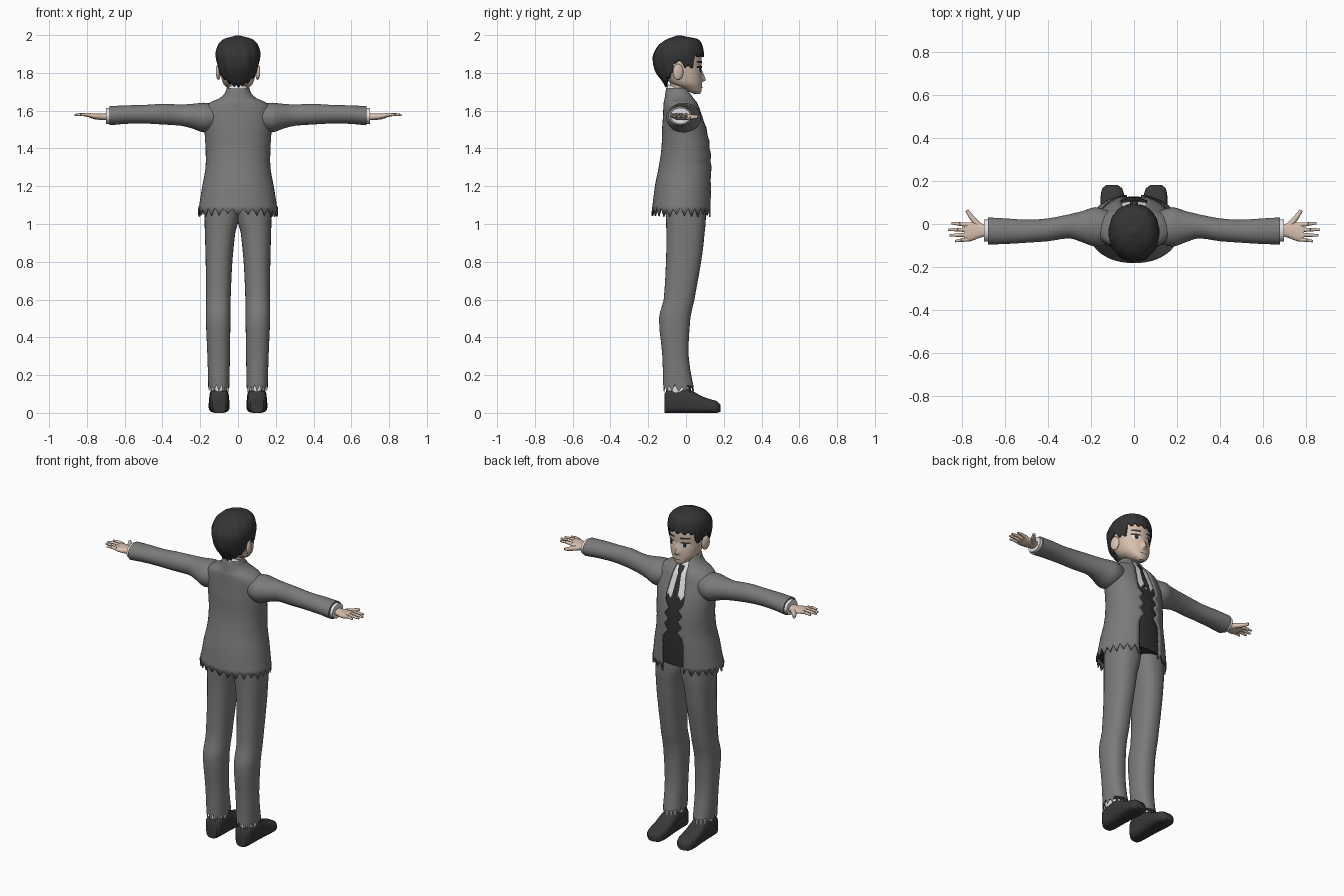
import bpy, bmesh, math, random
from mathutils import Vector
from mathutils.bvhtree import BVHTree

random.seed(4)
if "Cube" in bpy.data.objects:
    bpy.data.objects.remove(bpy.data.objects["Cube"])


def material(name, r, g, b):
    m = bpy.data.materials.new(name)
    m.use_nodes = True
    m.diffuse_color = (r, g, b, 1)
    m.node_tree.nodes["Principled BSDF"].inputs["Base Color"].default_value = (r, g, b, 1)
    return m


SUIT = material("suit grey", 0.2, 0.197, 0.193)
HAIR = material("hair black", 0.035, 0.035, 0.036)
SKIN = material("skin", 0.68, 0.53, 0.43)
WHITE = material("shirt white", 0.8, 0.8, 0.83)
DARK = material("vest charcoal", 0.03, 0.03, 0.03)
SHOE = material("shoe black", 0.04, 0.04, 0.042)


def finish(name, bm, mats, mirror=False, solid=0, angle=50):
    bmesh.ops.recalc_face_normals(bm, faces=bm.faces)
    mesh = bpy.data.meshes.new(name)
    bm.to_mesh(mesh)
    bm.free()
    mesh.shade_smooth()
    mesh.set_sharp_from_angle(angle=math.radians(angle))
    for m in mats:
        mesh.materials.append(m)
    ob = bpy.data.objects.new(name, mesh)
    bpy.context.collection.objects.link(ob)
    if mirror:
        mod = ob.modifiers.new("mirror", "MIRROR")
        mod.use_mirror_merge = False
    if solid:
        mod = ob.modifiers.new("thickness", "SOLIDIFY")
        mod.thickness = solid
    return ob


def smooth(rows, n):
    """Catmull-Rom through the section rows."""
    out = []
    for i in range(len(rows) - 1):
        a, b, c, d = (rows[max(i - 1, 0)], rows[i], rows[i + 1], rows[min(i + 2, len(rows) - 1)])
        for j in range(n):
            t = j / n
            out.append([q + (r - q) * t if k == 0 else
                        0.5 * (2 * q + (r - p) * t + (2 * p - 5 * q + 4 * r - s) * t * t
                               + (3 * q - p - 3 * r + s) * t ** 3)
                        for k, (p, q, r, s) in enumerate(zip(a, b, c, d))])
    return out + [list(rows[-1])]


def section(row, t, power):
    _, u0, u1, v0, v1 = row
    f = lambda q: math.copysign(abs(q) ** (2 / power), q)
    return ((u0 + u1) / 2 + (u1 - u0) / 2 * f(math.cos(t)),
            (v0 + v1) / 2 + (v1 - v0) / 2 * f(math.sin(t)))


def loft(name, rows, mats, axis="z", segs=32, power=2, sub=3, gap=None, edit=None, paint=None,
         cap=True, **kw):
    """Skin over sections (position, u min, u max, v min, v max)."""
    bm = bmesh.new()
    rings = []
    for i, row in enumerate(smooth(rows, sub)):
        w = math.asin(min(0.95, gap(row[0], i) / (row[2] - row[1]) * 2)) if gap else 0
        ring = []
        for k in range(segs + 1 if gap else segs):
            t = math.pi / 2 + w + (2 * math.pi - 2 * w) * k / segs
            u, v = section(row, t, power)
            s = row[0]
            co = Vector({"z": (u, v, s), "x": (s, u, v), "y": (u, s, v)}[axis])
            ring.append(bm.verts.new(edit(co, i, k) if edit else co))
        rings.append(ring)
    for a, b in zip(rings, rings[1:]):
        for k in range(segs):
            m = (k + 1) % len(a)
            face = bm.faces.new((a[k], a[m], b[m], b[k]))
            if paint:
                face.material_index = paint(face.calc_center_median())
    if cap and not gap:
        bm.faces.new(rings[0])
        bm.faces.new(rings[-1])
    return finish(name, bm, mats, **kw)


def decal(name, target, rows, mat, mirror=True, lift=0.003):
    """Thin plate draped on the front of target; rows are (z, x min, x max)."""
    tree = BVHTree.FromPolygons([v.co for v in target.data.vertices],
                                [p.vertices for p in target.data.polygons])
    bm = bmesh.new()
    grid = []
    for z, x0, x1 in smooth(rows, 3):
        line = []
        for k in range(6):
            hit = tree.ray_cast(Vector((x0 + (x1 - x0) * k / 5, 1, z)), Vector((0, -1, 0)))[0]
            line.append(bm.verts.new(hit + Vector((0, lift, 0))))
        grid.append(line)
    for a, b in zip(grid, grid[1:]):
        for k in range(5):
            bm.faces.new((a[k], a[k + 1], b[k + 1], b[k]))
    return finish(name, bm, [mat], mirror=mirror)


def ragged(height):
    """Torn hem: every second point of the first ring is lifted."""
    def edit(co, i, k):
        if i == 0:
            co.z += height * (k % 2) + random.uniform(-0.008, 0.008)
        return co
    return edit


# Trousers, socks and shoes
loft("trouser_legs", [(.105, .045, .157, -.122, .042), (.3, .043, .162, -.125, .014),
                      (.5, .04, .17, -.143, .023), (.6, .039, .169, -.118, .045),
                      (.8, .03, .171, -.106, .08), (.95, .015, .175, -.104, .098),
                      (1.03, -.005, .177, -.106, .105), (1.13, -.01, .175, -.106, .105)],
     [SUIT], power=2.3, edit=ragged(.04), mirror=True)
loft("socks", [(.08, .055, .145, -.105, .02), (.2, .055, .15, -.11, .005)], [WHITE], mirror=True)
loft("shoes", [(-.115, .065, .135, 0, .1), (-.1, .052, .148, 0, .122), (-.02, .048, .152, 0, .132),
               (.03, .047, .153, 0, .118), (.08, .045, .155, 0, .09), (.13, .045, .155, 0, .072),
               (.165, .055, .148, 0, .062), (.182, .075, .13, .006, .045)],
     [SHOE], axis="y", segs=28, power=3.2, mirror=True)

# Jacket with an open front, over a shirt and vest body
torso = [(1.045, -.212, .212, -.182, .137), (1.2, -.19, .19, -.165, .14),
         (1.3, -.172, .172, -.145, .138), (1.4, -.172, .172, -.13, .132),
         (1.5, -.178, .178, -.127, .115), (1.57, -.182, .182, -.122, .09),
         (1.62, -.172, .172, -.12, .072), (1.645, -.145, .145, -.118, .06),
         (1.665, -.1, .1, -.113, .045), (1.69, -.072, .072, -.11, .03),
         (1.72, -.06, .06, -.105, .01)]


def opening(z, i):
    if z < 1.24:
        return .065
    if z < 1.49:
        return .043 + (.013 if i % 2 else -.013)
    return .058 - (z - 1.5) * .13


def torn_vest(co, i, k):
    if abs(co.z - 1.5) < .005:
        co.z += .012 if k % 2 else -.015
    return co


loft("jacket", torso, [SUIT], segs=48, power=2.15, gap=opening, edit=ragged(.04), solid=.008)
inset = .012
inner = [(z, a + inset, b - inset, c + inset, d - inset) for z, a, b, c, d in torso[:-1]]
inner[0] = (1.09,) + inner[0][1:]
body = loft("shirt_and_vest", inner, [DARK, WHITE], segs=64, power=2.15, edit=torn_vest,
            paint=lambda c: int(c.z > 1.5))
decal("tie", body, [(1.49, -.018, .018), (1.56, -.017, .017), (1.63, -.011, .011),
                    (1.645, -.017, .017), (1.67, -.02, .02)], DARK, mirror=False, lift=.006)


def tilt(co, i, k):
    co.z -= (co.y + .04) * .45
    return co


loft("collar", [(1.665, -.07, .07, -.108, .032), (1.7, -.06, .06, -.1, .022),
                (1.715, -.054, .054, -.094, .016)], [WHITE], edit=tilt,
     gap=lambda z, i: .006 + i * .002, solid=.005)

# Sleeves, cuffs and hands
loft("sleeves", [(.11, -.09, .06, 1.5, 1.635), (.18, -.105, .078, 1.485, 1.642),
                 (.24, -.085, .06, 1.505, 1.636), (.3, -.067, .045, 1.52, 1.633),
                 (.4, -.08, .026, 1.527, 1.636), (.5, -.087, .02, 1.532, 1.63),
                 (.6, -.093, .026, 1.53, 1.628), (.68, -.095, .03, 1.523, 1.624)],
     [SUIT], axis="x", mirror=True)
loft("cuffs", [(.66, -.08, .02, 1.53, 1.615), (.698, -.082, .022, 1.53, 1.615)],
     [WHITE], axis="x", mirror=True)
loft("palms", [(.68, -.055, -.005, 1.552, 1.588), (.72, -.065, .005, 1.55, 1.585),
               (.76, -.08, .008, 1.556, 1.585), (.79, -.082, .006, 1.564, 1.586)],
     [SKIN], axis="x", segs=20, power=2.5, mirror=True)


def finger(name, points, radius):
    bm = bmesh.new()
    for j, (p, q) in enumerate(zip(points, points[1:])):
        p, q = Vector(p), Vector(q)
        geo = bmesh.ops.create_cone(bm, cap_ends=True, segments=10, radius1=radius * (1 - .2 * j),
                                    radius2=radius * (.8 - .3 * j), depth=(q - p).length)
        rot = (q - p).to_track_quat("Z", "Y")
        for v in geo["verts"]:
            v.co = rot @ v.co + (p + q) / 2
    finish(name, bm, [SKIN], mirror=True)


for name, y0, y1, tip in (("index_fingers", -.004, .004, .848), ("middle_fingers", -.027, -.026, .865),
                          ("ring_fingers", -.05, -.053, .858), ("little_fingers", -.071, -.08, .832)):
    finger(name, [(.775, y0, 1.575), ((.775 + tip) / 2, (y0 + y1) / 2, 1.58), (tip, y1, 1.577)], .011)
finger("thumbs", [(.715, -.015, 1.566), (.755, .03, 1.566), (.778, .064, 1.568)], .016)

# Neck, head and ears
loft("neck", [(1.62, -.06, .06, -.09, .02), (1.69, -.048, .048, -.085, .008),
              (1.77, -.05, .05, -.085, .02)], [SKIN])


def nose(co, i, k):
    if co.y > 0 and 1.75 < co.z < 1.825:
        co.y += .02 * math.exp(-(co.x / .013) ** 2) * min((1.825 - co.z) / .06, (co.z - 1.745) / .012, 1)
    return co


head = loft("head", [(1.688, -.018, .018, .042, .074), (1.704, -.042, .042, .0, .082),
                     (1.74, -.076, .076, -.075, .084), (1.78, -.09, .09, -.11, .084),
                     (1.82, -.098, .098, -.135, .08), (1.87, -.101, .101, -.145, .083),
                     (1.92, -.098, .098, -.14, .076), (1.96, -.075, .075, -.11, .05),
                     (1.975, -.03, .03, -.07, .01)],
            [SKIN], segs=56, power=2.15, sub=4, edit=nose)
bm = bmesh.new()
bmesh.ops.create_uvsphere(bm, u_segments=16, v_segments=10, radius=1)
for v in bm.verts:
    v.co = Vector((.104 + v.co.x * .012 - v.co.y * .006, -.042 + v.co.y * .028, 1.805 + v.co.z * .042))
finish("ears", bm, [SKIN], mirror=True)

# Face details
decal("eye_whites", head, [(1.802, .032, .054), (1.815, .022, .066), (1.83, .026, .068)], WHITE)
decal("irises", head, [(1.803, .038, .05), (1.815, .034, .054), (1.83, .036, .053)], DARK, lift=.005)
decal("eyelashes", head, [(1.827, .02, .073), (1.836, .026, .07)], HAIR, lift=.006)
decal("eyebrows", head, [(1.852, .018, .066), (1.863, .02, .074)], HAIR)
decal("mouth", head, [(1.721, -.02, .02), (1.725, -.022, .022)], DARK, mirror=False)

# Hair cap with a hairline that drops at the sideburns and nape
shape = smooth([(1.715, -.055, .055, -.105, 0), (1.75, -.08, .08, -.122, .03),
                (1.8, -.101, .101, -.158, .08), (1.85, -.111, .111, -.173, .09),
                (1.9, -.118, .118, -.172, .094), (1.95, -.105, .105, -.144, .085),
                (1.98, -.075, .075, -.1, .06), (2, -.008, .008, -.045, -.03)], 6)


def hairline(d):
    if d > .62:
        return 1.885
    if d > .2:
        return 1.825
    if d > -.25:
        return 1.85
    return 1.79 + (d + .25) * .09


bm = bmesh.new()
SEGS, STEPS = 72, 18
rings = []
for j in range(STEPS + 1):
    f = math.sin(math.pi / 2 * j / STEPS)
    ring = []
    for k in range(SEGS):
        a = 2 * math.pi * k / SEGS
        low = hairline(math.sin(a)) + (.012 if k % 4 < 2 else 0)
        z = low + (1.999 - low) * f
        i = max(n for n in range(len(shape) - 1) if shape[n][0] <= z)
        p, q = shape[i], shape[i + 1]
        t = (z - p[0]) / (q[0] - p[0])
        x, y = section([m + (n - m) * t for m, n in zip(p, q)], a, 2.1)
        lock = 1 + .012 * math.sin(12 * a + 5 * f)
        ring.append(bm.verts.new((x * lock, y * lock, z)))
    rings.append(ring)
for a, b in zip(rings, rings[1:]):
    for k in range(SEGS):
        m = (k + 1) % SEGS
        bm.faces.new((a[k], a[m], b[m], b[k]))
bm.faces.new(rings[-1])
finish("hair", bm, [HAIR], solid=.01)
